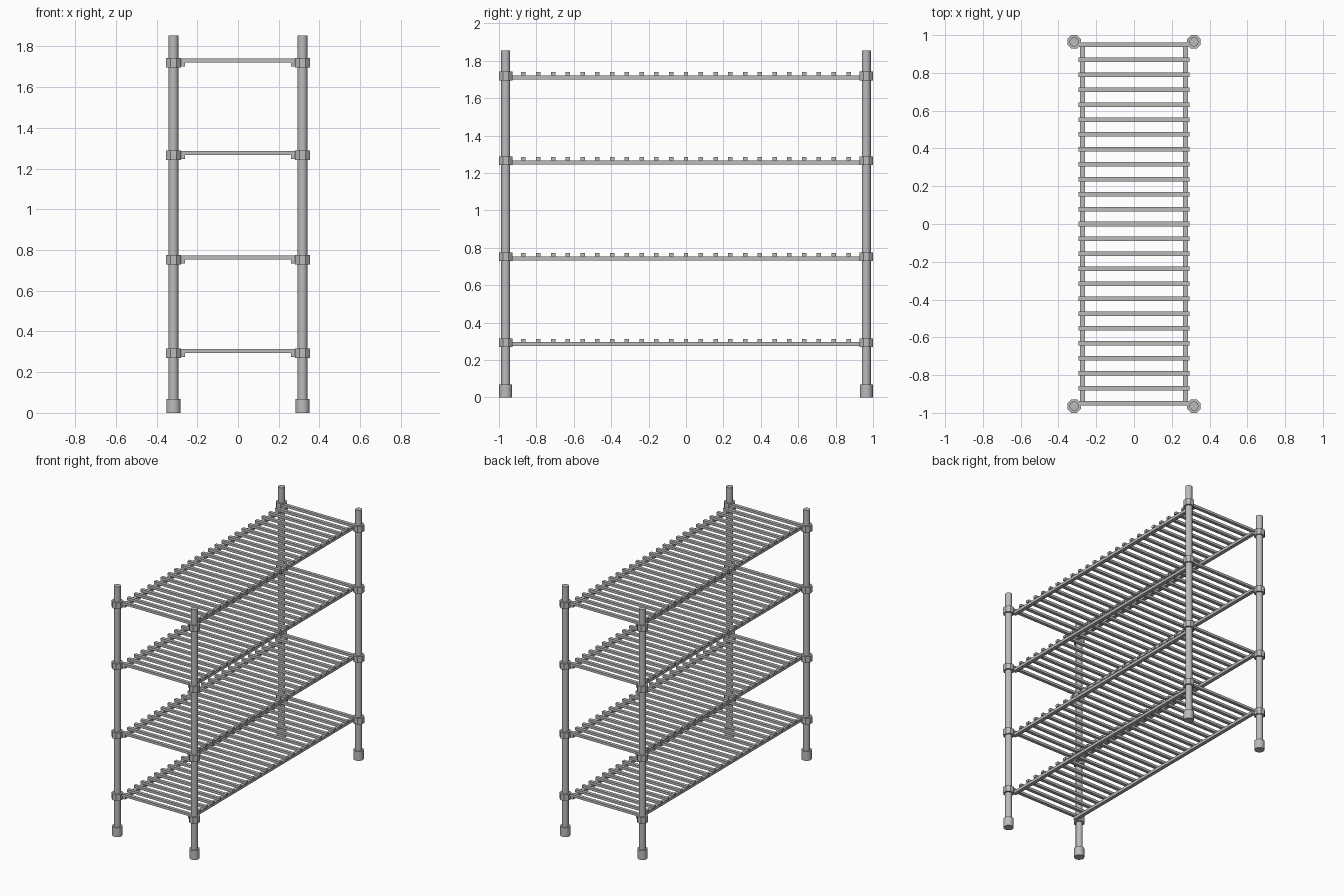
import bpy
import math

cube = bpy.data.objects.get("Cube")
if cube:
    bpy.data.objects.remove(cube, do_unlink=True)

# Single brushed grey metal
metal = bpy.data.materials.new("grey_metal")
metal.use_nodes = True
GREY = (0.5, 0.5, 0.5, 1)
metal.diffuse_color = GREY
metal.node_tree.nodes["Principled BSDF"].inputs["Base Color"].default_value = GREY

POST_X, POST_Y, HEIGHT = 0.317, 0.964, 1.854
SHELVES = (0.293, 0.752, 1.265, 1.719)
SLATS = 25
SLAT_END = 0.948


def finish(name):
    obj = bpy.context.object
    obj.name = name
    obj.data.materials.append(metal)
    return obj


def tube(name, x, y, z0, z1, radius, sides=24, turn=0.0):
    bpy.ops.mesh.primitive_cylinder_add(vertices=sides, radius=radius, depth=z1 - z0,
                                        location=(x, y, (z0 + z1) / 2), rotation=(0, 0, turn))
    obj = finish(name)
    if sides > 8:
        bpy.ops.object.shade_smooth_by_angle(angle=math.radians(30))
    return obj


def bar(name, centre, size):
    bpy.ops.mesh.primitive_cube_add(size=1, location=centre)
    obj = finish(name)
    obj.scale = size
    bpy.ops.object.transform_apply(location=False, rotation=False, scale=True)
    return obj


# Corner posts with feet and an octagonal collar at each shelf
for sx, side in ((1, "left"), (-1, "right")):
    for sy, end in ((-1, "front"), (1, "back")):
        x, y = sx * POST_X, sy * POST_Y
        tube(f"{end}_{side}_post", x, y, 0.01, HEIGHT, 0.024)
        tube(f"{end}_{side}_foot", x, y, 0, 0.069, 0.035)
        for i, z in enumerate(SHELVES, 1):
            tube(f"{end}_{side}_collar_{i}", x, y, z - 0.023, z + 0.023,
                 0.036 / math.cos(math.pi / 8), 8, math.pi / 8)

# Shelves: two long rails carrying evenly spaced cross slats
for i, z in enumerate(SHELVES, 1):
    for sx, side in ((1, "left"), (-1, "right")):
        bar(f"shelf_{i}_{side}_rail", (sx * 0.273, 0, z - 0.008), (0.027, 1.91, 0.021))
    slat = bar(f"shelf_{i}_slats", (0, -SLAT_END, z + 0.011), (0.59, 0.024, 0.018))
    array = slat.modifiers.new("slat_row", 'ARRAY')
    array.count = SLATS
    array.use_relative_offset = False
    array.use_constant_offset = True
    array.constant_offset_displace = (0, 2 * SLAT_END / (SLATS - 1), 0)
